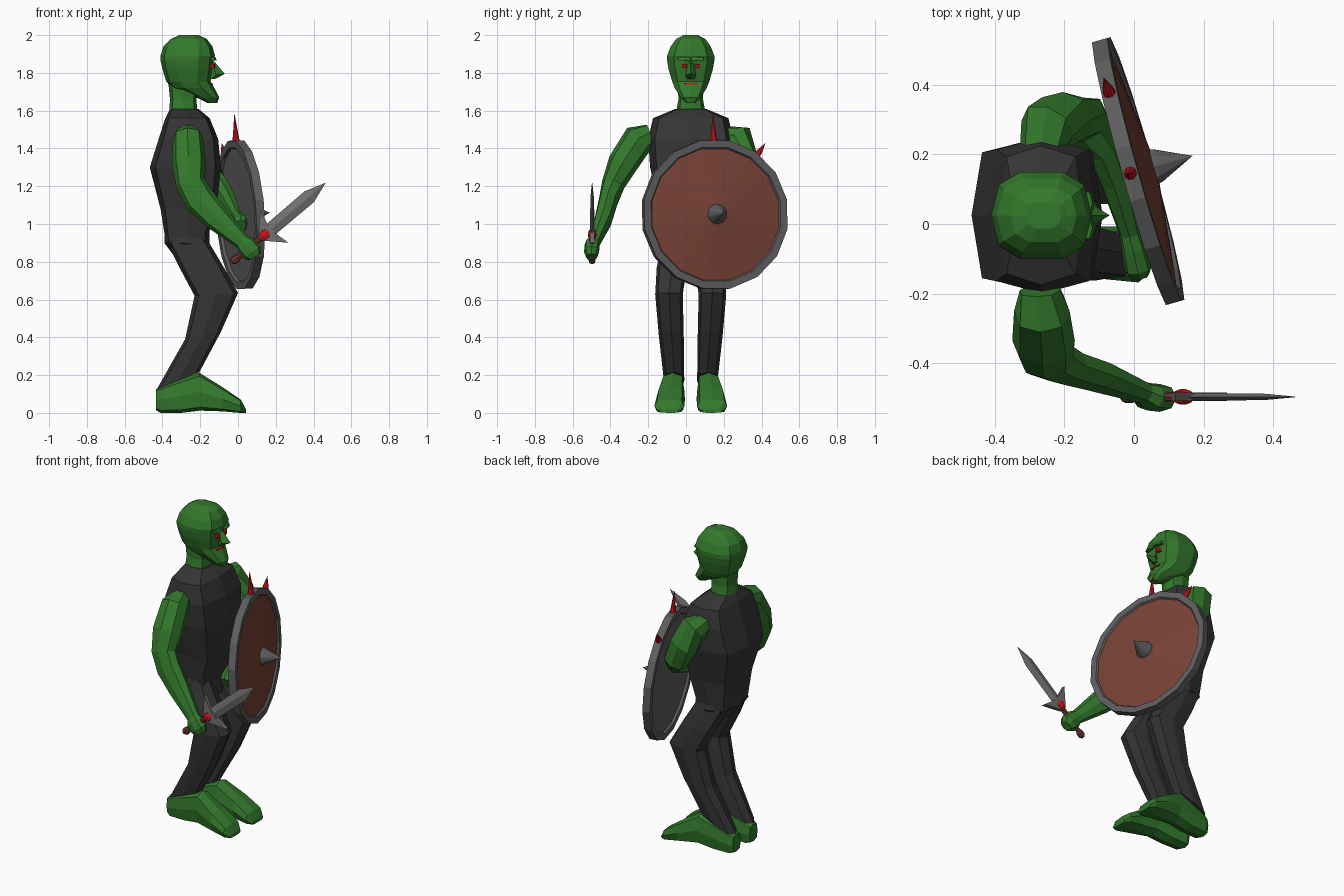
import bpy, bmesh, math
from mathutils import Vector, Matrix

if "Cube" in bpy.data.objects:
    bpy.data.objects.remove(bpy.data.objects["Cube"])


def mat(name, r, g, b):
    m = bpy.data.materials.new(name)
    m.diffuse_color = (r, g, b, 1)
    m.use_nodes = True
    m.node_tree.nodes["Principled BSDF"].inputs["Base Color"].default_value = m.diffuse_color
    return m


GREEN = mat("green_skin", 0.033, 0.19, 0.025)
DARK = mat("dark_cloth", 0.035, 0.035, 0.035)
GREY = mat("shield_steel", 0.11, 0.11, 0.11)
STEEL = mat("blade_steel", 0.17, 0.165, 0.16)
BROWN = mat("shield_brown", 0.19, 0.055, 0.037)
RED = mat("red", 0.6, 0.008, 0.015)
GRIP = mat("grip_red_brown", 0.14, 0.035, 0.035)
MID = 0.025  # symmetry plane of the body


def finish(name, bm, *mats):
    bmesh.ops.remove_doubles(bm, verts=bm.verts, dist=1e-5)
    bmesh.ops.recalc_face_normals(bm, faces=bm.faces)
    me = bpy.data.meshes.new(name)
    bm.to_mesh(me)
    bm.free()
    for m in mats:
        me.materials.append(m)
    ob = bpy.data.objects.new(name, me)
    bpy.context.collection.objects.link(ob)
    return ob


def spow(v, e):
    return math.copysign(abs(v) ** e, v) if abs(v) > 1e-6 else 0.0


def skin(name, frames, m, n=8, e=0.7):
    """Loft rings given as (centre, axis u, axis v)."""
    bm = bmesh.new()
    rings = []
    for c, u, v in frames:
        ring = []
        for k in range(n):
            a = 2 * math.pi * k / n
            ring.append(bm.verts.new(c + u * spow(math.cos(a), e) + v * spow(math.sin(a), e)))
        rings.append(ring)
    for r, s in zip(rings, rings[1:]):
        for k in range(n):
            j = (k + 1) % n
            bm.faces.new((r[k], r[j], s[j], s[k]))
    bm.faces.new(rings[0])
    bm.faces.new(rings[-1])
    return finish(name, bm, m)


def loft(name, secs, m, n=8, e=0.7):
    """Sections: front x,z / back x,z / centre y / half width."""
    fr = []
    for x1, z1, x2, z2, y, w in secs:
        a, b = Vector((x1, y, z1)), Vector((x2, y, z2))
        fr.append(((a + b) / 2, (a - b) / 2, Vector((0, w, 0))))
    return skin(name, fr, m, n, e)


def flat_loft(name, secs, m, n=8, e=0.7):
    """Level sections: z / back x / front x / half width."""
    return loft(name, [(f, z, b, z, MID, w) for z, b, f, w in secs], m, n, e)


def limb(name, pts, ref, m, n=8):
    """Tube through x,y,z,ru,rv points."""
    P = [Vector(p[:3]) for p in pts]
    fr = []
    for i, p in enumerate(pts):
        t = (P[min(i + 1, len(P) - 1)] - P[max(i - 1, 0)]).normalized()
        v = (ref - t * ref.dot(t)).normalized()
        fr.append((P[i], t.cross(v) * p[3], v * p[4]))
    return skin(name, fr, m, n, 0.85)


# torso and hips
flat_loft("torso", [
    (1.61, -.36, -.21, .08), (1.56, -.385, -.15, .20), (1.45, -.42, -.105, .225),
    (1.30, -.467, -.09, .215), (1.08, -.41, -.115, .165), (.92, -.385, -.165, .15)], DARK, 8, .5)
flat_loft("hips", [(.98, -.385, -.15, .14), (.90, -.39, -.15, .16), (.82, -.33, -.14, .12)], DARK, 8, .6)

# neck and head
flat_loft("neck", [(1.58, -.365, -.215, .08), (1.66, -.36, -.22, .065), (1.76, -.37, -.2, .07)], GREEN)
flat_loft("head", [
    (1.64, -.16, -.11, .025), (1.67, -.22, -.10, .055), (1.72, -.35, -.125, .088),
    (1.755, -.38, -.145, .102), (1.82, -.40, -.135, .122), (1.865, -.41, -.13, .13),
    (1.89, -.41, -.122, .13), (1.94, -.395, -.135, .11), (1.98, -.355, -.165, .08),
    (2.0, -.31, -.21, .04)], GREEN, 10, .75)
loft("nose", [(-.125, 1.86, -.16, 1.86, MID, .012), (-.07, 1.795, -.16, 1.785, MID, .028),
              (-.12, 1.768, -.16, 1.768, MID, .02)], GREEN, 4, 1)
for s in (-1, 1):
    side = "left" if s > 0 else "right"
    y = MID + s * .035
    loft(side + "_eye", [(-.122, 1.825, -.16, 1.825, y, .013), (-.122, 1.846, -.16, 1.846, y, .013)], RED, 6, .5)
    loft(side + "_brow", [(-.112, 1.865, -.17, 1.865, y, .035), (-.12, 1.885, -.17, 1.885, y, .035)], GREEN, 6, .6)
loft("mouth", [(-.132, 1.738, -.165, 1.738, MID, .038), (-.135, 1.746, -.165, 1.746, MID, .038)], RED, 6, .6)

# legs and feet
for s in (-1, 1):
    side = "left" if s > 0 else "right"
    q = lambda o: MID + s * o
    loft(side + "_leg", [
        (-.17, .93, -.38, .91, q(.08), .07), (-.075, .77, -.31, .77, q(.10), .08),
        (0, .635, -.23, .62, q(.115), .073), (-.09, .43, -.28, .39, q(.103), .066),
        (-.205, .215, -.43, .125, q(.088), .054)], DARK, 8, .65)
    loft(side + "_foot", [
        (-.435, .125, -.435, .015, q(.085), .04), (-.40, .14, -.41, 0, q(.085), .055),
        (-.31, .175, -.30, 0, q(.09), .058), (-.205, .213, -.20, .012, q(.095), .062),
        (-.08, .135, -.08, .008, q(.108), .076), (.015, .07, .01, 0, q(.113), .08),
        (.042, .02, .042, 0, q(.113), .055)], GREEN, 8, .6)

# arms, each ending in a closed fist
limb("right_arm", [
    (-.27, -.19, 1.47, .06, .06), (-.265, -.25, 1.45, .08, .085), (-.26, -.335, 1.32, .09, .08),
    (-.25, -.385, 1.21, .078, .062), (-.20, -.41, 1.125, .082, .052), (-.11, -.435, 1.03, .07, .048),
    (.025, -.485, .905, .042, .032), (.045, -.497, .885, .055, .04), (.075, -.5, .85, .055, .04),
    (.09, -.5, .825, .035, .028)], Vector((0, 1, 0)), GREEN)
limb("left_arm", [
    (-.27, .20, 1.46, .06, .06), (-.25, .275, 1.45, .085, .08), (-.205, .305, 1.35, .075, .09),
    (-.145, .30, 1.24, .07, .075), (-.09, .225, 1.18, .07, .05), (-.055, .13, 1.12, .06, .045),
    (-.012, -.02, 1.04, .042, .032), (.0, -.07, 1.02, .05, .036), (.012, -.125, 1.0, .05, .04),
    (.015, -.145, .99, .035, .03)], Vector((1, 0, 0)), GREEN)

# shield: one turned profile, local z pointing outwards
N = Vector((.96, .27, .06)).normalized()
SIDE = Vector((0, 0, 1)).cross(N).normalized()
UP = N.cross(SIDE)
C = Vector((.012, .152, 1.05))
M = Matrix((SIDE, UP, N)).transposed().to_4x4()
M.translation = C


def lathe(name, prof, n, *mats, idx=None):
    bm = bmesh.new()
    rings = [[bm.verts.new((r * math.cos(2 * math.pi * (k + .5) / n),
                            r * math.sin(2 * math.pi * (k + .5) / n), h)) for k in range(n)]
             for r, h in prof]
    for i, (a, b) in enumerate(zip(rings, rings[1:])):
        for k in range(n):
            j = (k + 1) % n
            f = bm.faces.new((a[k], a[j], b[j], b[k]))
            f.material_index = idx[i] if idx else 0
    bmesh.ops.dissolve_degenerate(bm, dist=1e-5, edges=bm.edges)
    return finish(name, bm, *mats)


sh = lathe("shield", [(0, -.008), (.355, -.008), (.362, -.023), (.40, -.023), (.40, .023),
                      (.362, .023), (.355, .012), (0, .055)], 16, GREY, BROWN, idx=[0, 0, 0, 0, 0, 0, 1])
sh.matrix_world = M
boss = lathe("shield_spike", [(0, .03), (.056, .04), (.05, .06), (0, .163)], 10, GREY)
boss.matrix_world = M

# red thorns on the shield rim
for i, (ang, tip) in enumerate(((0, .54), (37, .475))):
    d = UP * math.cos(math.radians(ang)) + SIDE * math.sin(math.radians(ang))
    thorn = lathe("rim_thorn_%d" % (i + 1), [(0, .375), (.02, .385), (.015, .42), (0, tip)], 8, RED)
    T = Matrix((N.cross(d), -N, d)).transposed().to_4x4()
    T.translation = C
    thorn.matrix_world = T

# sword lying in an upright plane
A, B, Y = Vector((.763, .648)), Vector((.648, -.763)), -.497
O = Vector((.14, .943))


def sec(a, w, t):
    p, r = O + A * a + B * w, O + A * a - B * w
    return (p.x, p.y, r.x, r.y, Y, t)


loft("sword_blade", [sec(0, .036, .012), sec(.31, .038, .009), sec(.423, .001, .001)], STEEL, 4, 1)
loft("sword_grip", [sec(0, .016, .014), sec(-.18, .014, .013)], GRIP, 8, 1)
loft("sword_pommel", [sec(-.175, .012, .012), sec(-.19, .022, .018), sec(-.215, .022, .018),
                      sec(-.228, .01, .01)], GRIP, 8, 1)
loft("guard_gem", [sec(-.03, .018, .012), sec(-.01, .029, .022), sec(.012, .029, .022),
                   sec(.03, .018, .012)], RED, 8, .8)
bm = bmesh.new()
outline = [(-.025, -.02), (.07, -.115), (.05, -.035), (.05, .035), (.07, .115), (-.025, .02)]
pts = [O + A * a + B * w for a, w in outline]
f = bm.faces.new([bm.verts.new((p.x, Y - .012, p.y)) for p in pts])
ext = bmesh.ops.extrude_face_region(bm, geom=[f])["geom"]
bmesh.ops.translate(bm, vec=(0, .024, 0), verts=[v for v in ext if isinstance(v, bmesh.types.BMVert)])
finish("sword_guard", bm, STEEL)
